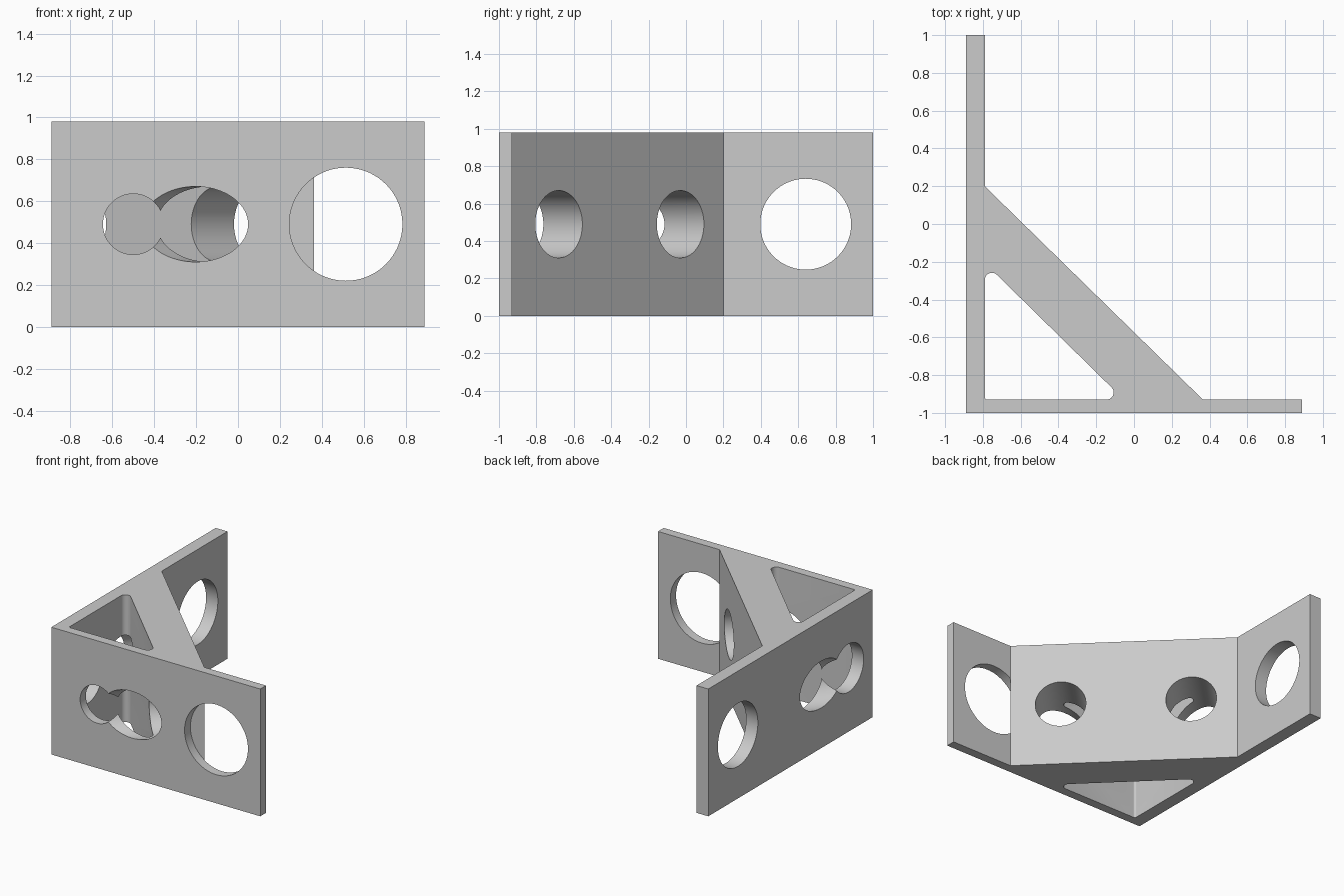
import bpy
import bmesh
import math
from mathutils import Vector

if "Cube" in bpy.data.objects:
    bpy.data.objects.remove(bpy.data.objects["Cube"])

HEIGHT = 0.98
MID = HEIGHT / 2
LEFT, RIGHT, FRONT, BACK = -0.89, 0.89, -1.0, 1.0
WALL_X, WALL_Y = -0.79, -0.93          # inner faces of the two walls
BRACE_TOP = Vector((WALL_X, 0.20))     # outer brace corners
BRACE_END = Vector((0.365, WALL_Y))
MARGIN = 0.002                         # cutter overshoot

grey = bpy.data.materials.new("plain grey")
grey.use_nodes = True
colour = (0.6, 0.6, 0.6, 1)
grey.diffuse_color = colour
grey.node_tree.nodes["Principled BSDF"].inputs["Base Color"].default_value = colour


def prism(name, points, low, high):
    """Extrude a plan outline from low to high."""
    bm = bmesh.new()
    face = bm.faces.new([bm.verts.new((p[0], p[1], low)) for p in points])
    new = bmesh.ops.extrude_face_region(bm, geom=[face])["geom"]
    verts = [v for v in new if isinstance(v, bmesh.types.BMVert)]
    bmesh.ops.translate(bm, verts=verts, vec=(0, 0, high - low))
    bmesh.ops.recalc_face_normals(bm, faces=bm.faces)
    mesh = bpy.data.meshes.new(name)
    bm.to_mesh(mesh)
    bm.free()
    mesh.materials.append(grey)
    obj = bpy.data.objects.new(name, mesh)
    bpy.context.collection.objects.link(obj)
    return obj


def rounded(corners, radii, steps=10):
    """Round each corner of an outline by its own radius."""
    out = []
    for i, radius in enumerate(radii):
        p = Vector(corners[i])
        a = (Vector(corners[i - 1]) - p).normalized()
        b = (Vector(corners[(i + 1) % len(corners)]) - p).normalized()
        half = a.angle(b) / 2
        centre = p + (a + b).normalized() * radius / math.sin(half)
        start = (p + a * radius / math.tan(half) - centre).normalized()
        end = (p + b * radius / math.tan(half) - centre).normalized()
        for k in range(steps + 1):
            out.append(centre + start.slerp(end, k / steps) * radius)
    return out


def cut(target, cutter):
    """Subtract a cutter and discard it."""
    cutter.hide_render = True
    mod = target.modifiers.new("cut", "BOOLEAN")
    mod.operation = "DIFFERENCE"
    mod.solver = "EXACT"
    mod.object = cutter
    bpy.context.view_layer.objects.active = target
    bpy.ops.object.modifier_apply(modifier=mod.name)
    bpy.data.objects.remove(cutter)


def drill(target, x, y, direction, radius, depth):
    """Drill a round hole centred at (x, y) at mid height."""
    bpy.ops.mesh.primitive_cylinder_add(vertices=72, radius=radius, depth=depth,
                                        location=(x, y, MID))
    tool = bpy.context.object
    tool.rotation_euler = Vector((*direction, 0)).to_track_quat("Z", "Y").to_euler()
    tool.data.materials.append(grey)
    bpy.context.view_layer.update()
    cut(target, tool)


# Two walls and the diagonal brace as one solid
bracket = prism("corner_bracket", [
    (LEFT, FRONT), (RIGHT, FRONT), (RIGHT, WALL_Y), BRACE_END,
    BRACE_TOP, (WALL_X, BACK), (LEFT, BACK)], 0, HEIGHT)

# Triangular pocket with rounded corners
pocket = rounded([(WALL_X, WALL_Y), (-0.053, WALL_Y), (WALL_X, -0.206)],
                 [0.015, 0.038, 0.038])
cut(bracket, prism("pocket_cutter", pocket, -0.1, HEIGHT + 0.1))

# Slanted holes through the brace and the wall behind it
along = (BRACE_END - BRACE_TOP).normalized()
normal = Vector((-along.y, along.x))
for y in (-0.68, -0.03):
    t = (y - BRACE_TOP.y) / along.y
    centre = BRACE_TOP + along * t
    drill(bracket, centre.x, centre.y, normal, 0.18, 2.0)

# Straight holes through the front wall
wall_mid = (FRONT + WALL_Y) / 2
for x, radius in ((0.515, 0.27), (-0.50, 0.145)):
    drill(bracket, x, wall_mid, (0, 1), radius, WALL_Y - FRONT + MARGIN)

# Straight holes through the side wall
wall_mid = (LEFT + WALL_X) / 2
for y, radius in ((0.64, 0.243), (-0.705, 0.185)):
    drill(bracket, wall_mid, y, (1, 0), radius, WALL_X - LEFT + MARGIN)

# Smooth hole walls, crisp edges
bpy.ops.object.select_all(action="DESELECT")
bracket.select_set(True)
bpy.context.view_layer.objects.active = bracket
bpy.ops.object.shade_smooth_by_angle(angle=math.radians(30))
